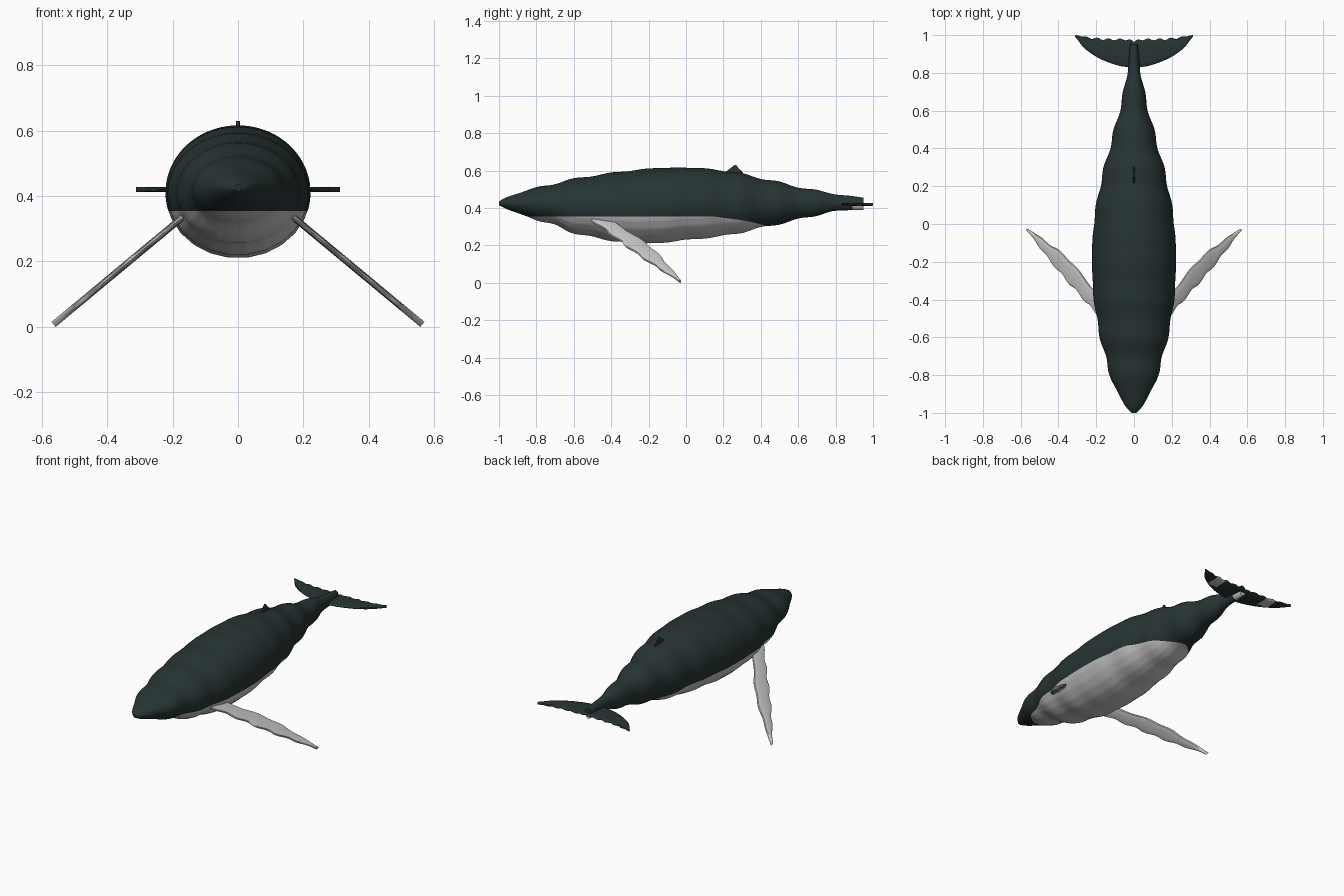
import bpy, bmesh
from math import sin, cos, pi
from mathutils import Vector

cube = bpy.data.objects.get("Cube")
if cube:
    bpy.data.objects.remove(cube)


def material(name, rgb):
    m = bpy.data.materials.new(name)
    m.use_nodes = True
    m.diffuse_color = (*rgb, 1)
    m.node_tree.nodes["Principled BSDF"].inputs["Base Color"].default_value = (*rgb, 1)
    return m


DARK = material("dark slate skin", (0.02, 0.035, 0.034))
PALE = material("pale grey skin", (0.56, 0.56, 0.56))


def sample(table, x):
    """Smoothly interpolate the rows of a table keyed by its first column."""
    x = min(max(x, table[0][0]), table[-1][0])
    i = max(k for k in range(len(table) - 1) if table[k][0] <= x)
    p0, p1 = table[max(i - 1, 0)], table[i]
    p2, p3 = table[i + 1], table[min(i + 2, len(table) - 1)]
    h = p2[0] - p1[0]
    t = (x - p1[0]) / h
    row = []
    for a, b, c, d in list(zip(p0, p1, p2, p3))[1:]:
        m1 = (c - a) / (p2[0] - p0[0]) * h
        m2 = (d - b) / (p3[0] - p1[0]) * h
        row.append(b + t * m1 + t * t * (3 * (c - b) - 2 * m1 - m2)
                   + t ** 3 * (2 * (b - c) + m1 + m2))
    return row


def loft(rings):
    """Skin closed rings of points and cap both ends."""
    bm = bmesh.new()
    loops = [[bm.verts.new(p) for p in ring] for ring in rings]
    n = len(loops[0])
    for a, b in zip(loops, loops[1:]):
        for k in range(n):
            bm.faces.new((a[k], a[(k + 1) % n], b[(k + 1) % n], b[k]))
    bm.faces.new(loops[0])
    bm.faces.new(loops[-1])
    bmesh.ops.recalc_face_normals(bm, faces=bm.faces)
    return bm


def finish(name, bm, rule, angle=0.8):
    """Colour faces by rule, make the object and smooth it."""
    bm.normal_update()
    for f in bm.faces:
        f.material_index = int(rule(f.calc_center_median(), f.normal))
    mesh = bpy.data.meshes.new(name)
    bm.to_mesh(mesh)
    bm.free()
    mesh.materials.append(DARK)
    mesh.materials.append(PALE)
    ob = bpy.data.objects.new(name, mesh)
    bpy.context.collection.objects.link(ob)
    bpy.ops.object.select_all(action="DESELECT")
    ob.select_set(True)
    bpy.context.view_layer.objects.active = ob
    bpy.ops.object.shade_smooth_by_angle(angle=angle)
    return ob


def blade(edges, origin, span, chord, half_thick):
    """Thin rounded fin: edges gives (distance, leading, trailing) stations."""
    origin, span, chord = Vector(origin), Vector(span), Vector(chord)
    normal = span.cross(chord)
    rings = []
    for s, lead, trail in edges:
        ring = []
        for k in range(16):
            a = 2 * pi * k / 16
            c = (lead + trail) / 2 - (trail - lead) / 2 * cos(a)
            t = half_thick * (abs(sin(a)) ** 0.5) * (1 if sin(a) > 0 else -1)
            ring.append(origin + span * s + chord * c + normal * t)
        rings.append(ring)
    return loft(rings)


# Body: y, half width, top, bottom
BODY = [(-1, .012, .435, .415), (-.97, .04, .452, .40), (-.9, .085, .48, .37),
        (-.8, .125, .507, .34), (-.6, .178, .555, .268), (-.4, .212, .587, .225),
        (-.2, .222, .61, .21), (0, .213, .616, .228), (.2, .18, .60, .25),
        (.4, .13, .56, .293), (.6, .077, .513, .338), (.8, .036, .475, .383),
        (.95, .02, .455, .39)]
rings = []
STEPS = 130
for i in range(STEPS + 1):
    y = -1 + 1.95 * i / STEPS
    # gentle stepped swellings along the length
    swell = 0.022 * min(1, (1 - abs(y)) * 4) * sin(2 * pi * (y + 0.05) / 0.2)
    w, top, low = sample(BODY, y + swell)
    mid = 0.5 * (top + low)
    ring = []
    for k in range(96):
        a = 2 * pi * k / 96
        r = 1
        if sin(a) < -0.3 and abs(y) < 0.8:      # shallow throat grooves
            r -= 0.008 * (0.5 + 0.5 * cos(24 * a))
        ring.append((w * r * cos(a), y, mid + (top - low) / 2 * r * sin(a)))
    rings.append(ring)
body = loft(rings)

# Clean colour borders for the belly and the tail stock
BORDERS = [(Vector((0, .15, .355)), Vector((0, 0, 1))),
           (Vector((0, .15, .355)), Vector((0, .025, .18))),
           (Vector((0, .33, .33)), Vector((0, .035, .14)))]
TAIL_CUTS = [(Vector((0, .89, 0)), Vector((0, 1, 0))),
             (Vector((0, 0, .41)), Vector((0, 0, 1)))]
for co, no in BORDERS + TAIL_CUTS:
    bmesh.ops.bisect_plane(body, geom=body.verts[:] + body.edges[:] + body.faces[:],
                           dist=1e-5, plane_co=co, plane_no=no)


def body_colour(c, n):
    belly = all((c - co).dot(no) < 0 for co, no in BORDERS)
    return belly or (c.y > .89 and c.z < .41)


finish("body", body, body_colour)

# Flippers: distance from root, leading edge y, trailing edge y
FLIPPER = [(0, -.51, -.40), (.06, -.455, -.345), (.17, -.36, -.235),
           (.28, -.265, -.15), (.39, -.16, -.09), (.47, -.075, -.045),
           (.512, -.035, -.027)]
for side, label in ((1, "left"), (-1, "right")):
    edges = []
    for i in range(49):
        s = .512 * i / 48
        lead, trail = sample(FLIPPER, s)
        fade = min(1, (.512 - s) * 8)
        edges.append((s, lead - .007 * fade * sin(2 * pi * s / .1),
                      trail + .004 * fade * sin(2 * pi * s / .13)))
    flipper = blade(edges, (side * .17, 0, .335), (side * .77, 0, -.64), (0, 1, 0), .010)
    bmesh.ops.recalc_face_normals(flipper, faces=flipper.faces)
    finish(label + "_flipper", flipper, lambda c, n: True)

# Tail flukes: distance from the middle, leading edge y, trailing edge y
FLUKE = [(0, .83, .962), (.03, .831, .976), (.08, .838, .977), (.18, .875, .98),
         (.26, .928, .99), (.295, .97, .998), (.312, .992, 1.0)]
edges = []
for i in range(-48, 49):
    s = .312 * i / 48
    lead, trail = sample(FLUKE, abs(s))
    ripple = .005 * min(1, (.312 - abs(s)) * 12) * sin(2 * pi * abs(s) / .06)
    edges.append((s, lead, min(trail + ripple, 1)))
finish("tail_flukes", blade(edges, (0, 0, .42), (1, 0, 0), (0, 1, 0), .008),
       lambda c, n: n.z < -.3 and .15 < abs(c.x) < .215 and c.y > .90)

# Dorsal fin: distance up, front y, back y
DORSAL = [(0, .19, .32), (.035, .215, .30), (.055, .24, .279), (.064, .252, .272),
          (.07, .26, .268)]
dorsal = blade(DORSAL, (0, 0, .56), (0, 0, 1), (0, 1, 0), .006)
finish("dorsal_fin", dorsal, lambda c, n: False)
